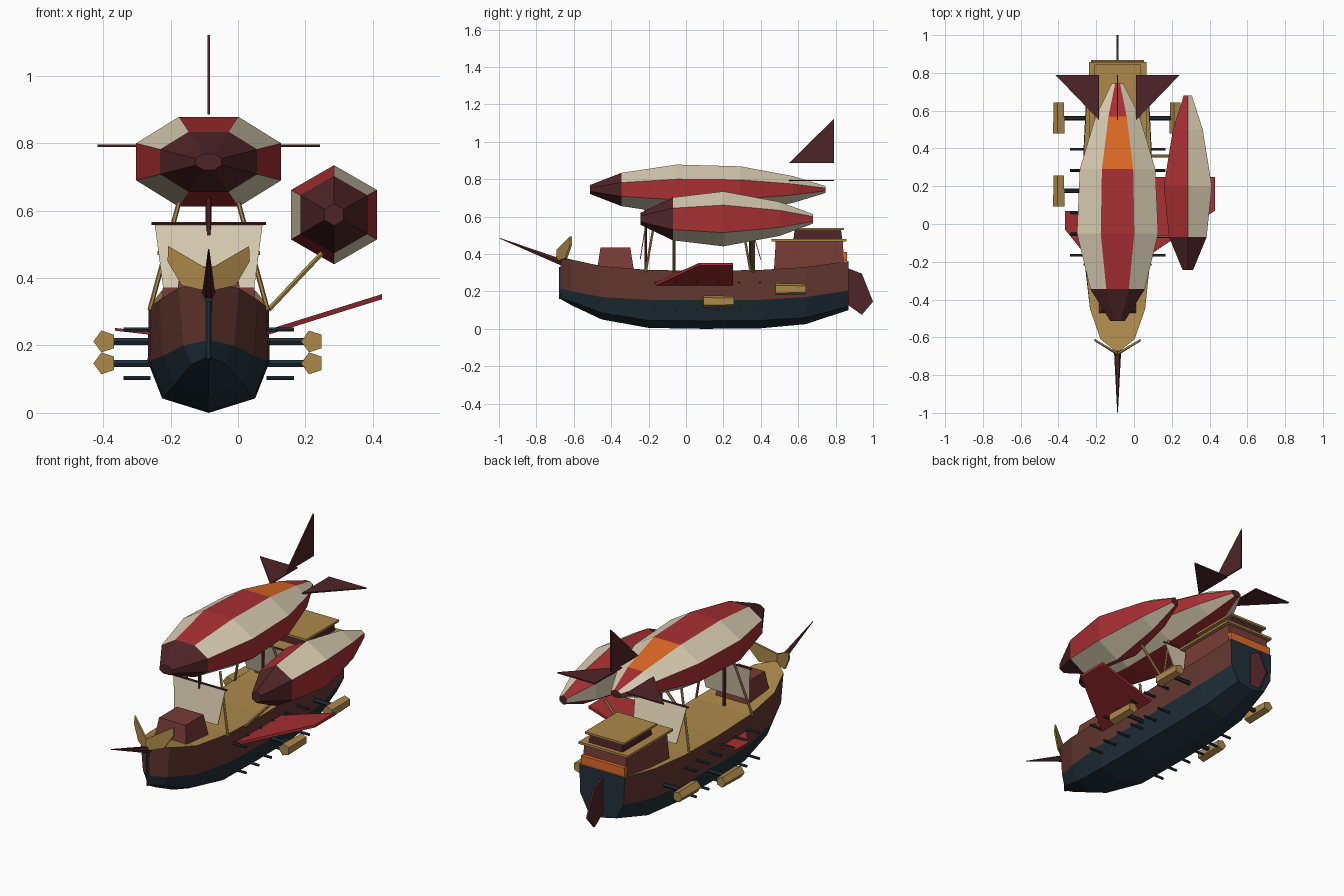
import bpy, bmesh, math
from mathutils import Vector

if "Cube" in bpy.data.objects:
    bpy.data.objects.remove(bpy.data.objects["Cube"])

CX = -0.087  # ship centreline


def material(name, hexcode):
    m = bpy.data.materials.new(name)
    srgb = [int(hexcode[i:i + 2], 16) / 255 for i in (0, 2, 4)]
    m.diffuse_color = [c / 12.92 if c < 0.04 else ((c + 0.055) / 1.055) ** 2.4 for c in srgb] + [1]
    m.use_nodes = True
    m.node_tree.nodes["Principled BSDF"].inputs["Base Color"].default_value = m.diffuse_color
    return m


RED = material("red", "a82f32")
MAROON = material("maroon", "4f2427")
CREAM = material("cream", "dccfb4")
ORANGE = material("orange", "e06a26")
GOLD = material("gold", "ad894a")
NAVY = material("navy", "20303a")
BROWN = material("hull brown", "63372f")
CABIN = material("cabin red brown", "783c36")


def make(name, verts, faces, mats, idx=None):
    me = bpy.data.meshes.new(name)
    me.from_pydata([tuple(v) for v in verts], [], faces)
    for m in mats:
        me.materials.append(m)
    for p in me.polygons:
        p.material_index = idx[p.index] if idx else 0
    bm = bmesh.new()
    bm.from_mesh(me)
    bmesh.ops.recalc_face_normals(bm, faces=bm.faces)
    bm.to_mesh(me)
    bm.free()
    ob = bpy.data.objects.new(name, me)
    bpy.context.collection.objects.link(ob)
    return ob


def loft(name, rings, mats, rule=None):
    """Skin closed rings; rule(segment, side) picks the material, segment -1 / -2 are the end caps."""
    n = len(rings[0])
    verts = [v for r in rings for v in r]
    faces, idx = [], []
    rule = rule or (lambda s, k: 0)
    for s in range(len(rings) - 1):
        for k in range(n):
            a, b = s * n + k, s * n + (k + 1) % n
            faces.append((a, b, b + n, a + n))
            idx.append(rule(s, k))
    faces += [tuple(range(n)), tuple(range(len(verts) - n, len(verts)))]
    idx += [rule(-1, 0), rule(-2, 0)]
    return make(name, verts, faces, mats, idx)


def rod(name, a, b, r1, mat, r2=None, sides=6):
    a, b = Vector(a), Vector(b)
    q = (b - a).to_track_quat('Z', 'Y')
    ring = lambda c, r: [c + q @ Vector((r * math.cos(t), r * math.sin(t), 0))
                         for t in (2 * math.pi * k / sides for k in range(sides))]
    return loft(name, [ring(a, r1), ring(b, r1 if r2 is None else r2)], [mat])


def plate(name, pts, offset, mat):
    o = Vector(offset) / 2
    return loft(name, [[Vector(p) - o for p in pts], [Vector(p) + o for p in pts]], [mat])


def block(name, y0, y1, z0, z1, w, mat, inset=0.0):
    """Box on the centreline, its top pulled in by inset."""
    ring = lambda z, i: [(CX - w + i, y0 + i, z), (CX + w - i, y0 + i, z),
                         (CX + w - i, y1 - i, z), (CX - w + i, y1 - i, z)]
    return loft(name, [ring(z0, 0), ring(z1, inset)], [mat])


# Hull: y, then z of keel, chine, stripe, deck, then half widths of chine, stripe, deck
stations = [(-.672, .16, .165, .215, .385, .004, .006, .012),
            (-.61, .125, .145, .20, .37, .05, .075, .09),
            (-.45, .05, .085, .17, .335, .10, .135, .146),
            (-.2, .005, .045, .155, .315, .135, .175, .172),
            (.1, .0, .043, .153, .31, .138, .181, .178),
            (.4, .003, .045, .155, .315, .138, .18, .178),
            (.64, .025, .06, .17, .33, .125, .168, .165),
            (.868, .10, .12, .205, .362, .09, .135, .14)]
rings = []
for y, zk, zc, zs, zd, wc, ws, wd in stations:
    half = [(wc, zc), (ws, zs), (wd, zd)]
    rings.append([(CX, y, zk)] + [(CX + w, y, z) for w, z in half]
                 + [(CX - w, y, z) for w, z in reversed(half)])
loft("hull", rings, [NAVY, BROWN, GOLD],
     lambda s, k: 0 if s < 0 else (0, 0, 1, 2, 1, 0, 0)[k])
rod("stem_post", (CX, -.672, .16), (CX, -.672, .33), .009, NAVY)


# Gas balloons: striped lofts with dark noses
def balloon(name, cx, cz, rx, rz, sides, phase, profile, rule):
    rings = [[(cx + rx * f * math.cos(t), y, cz + rz * f * math.sin(t))
              for t in (phase + 2 * math.pi * k / sides for k in range(sides))] for y, f in profile]
    return loft(name, rings, [RED, CREAM, MAROON, ORANGE], rule)


def main_rule(s, k):
    if s <= 0:
        return 2
    return 3 if (s == 3 and k == 2) else k % 2


balloon("main_balloon", CX, .745, .2327, .144, 8, -math.pi / 8,
        [(-.513, .18), (-.345, .67), (-.05, 1), (.29, .93), (.57, .54), (.745, .14)], main_rule)
balloon("side_balloon", .285, .588, .147, .147, 6, -math.pi / 6,
        [(-.243, .22), (-.07, .78), (.2, 1), (.5, .62), (.68, .17)],
        lambda s, k: 2 if s <= 0 else k % 2)

# Tail fins
plate("top_fin", [(CX, .55, .886), (CX, .79, .886), (CX, .79, 1.122)], (.007, 0, 0), MAROON)
for s, side in ((-1, "left"), (1, "right")):
    plate(side + "_tail_fin", [(CX + s * .098, .55, .793), (CX + s * .098, .79, .793),
                               (CX + s * .33, .79, .793)], (0, 0, .007), MAROON)

# Rudder, bowsprit and bow wings
plate("rudder", [(CX, .862, .325), (CX, .94, .295), (CX, 1, .145), (CX, .94, .075), (CX, .862, .13)],
      (.012, 0, 0), MAROON)
rod("bowsprit", (CX, -.65, .35), (CX, -.998, .485), .02, MAROON, .002)
for s, side in ((-1, "left"), (1, "right")):
    plate(side + "_bow_wing", [(CX, -.685, .425), (CX + s * .12, -.615, .495), (CX + s * .122, -.615, .45),
                               (CX + s * .08, -.64, .378), (CX, -.69, .36)], (0, .012, 0), GOLD)

# Deckhouse and stern cabin
block("front_deckhouse", -.475, -.28, .32, .435, .10, CABIN, .018)
block("stern_cabin", .47, .848, .31, .47, .14, CABIN, .01)
block("cabin_roof", .457, .857, .468, .481, .152, GOLD)
block("upper_cabin", .575, .835, .481, .53, .105, MAROON, .006)
block("upper_roof", .555, .845, .528, .54, .122, GOLD)
block("stern_window_band", .84, .862, .362, .41, .135, ORANGE)

# Masts, sails and balloon struts
for y, lean, label in ((-.215, -.03, "front"), (.345, .055, "rear")):
    rod(label + "_mast", (CX, y, .3), (CX, y, .66), .009, MAROON)
    rod(label + "_yard", (CX - .17, y, .562), (CX + .17, y, .562), .005, MAROON)
    plate(label + "_sail", [(CX - .16, y, .56), (CX + .16, y, .56), (CX + .135, y + lean, .37),
                            (CX - .135, y + lean, .37)], (0, .005, 0), CREAM)
    for s, side in ((-1, "left"), (1, "right")):
        shift = .055 if y < 0 else -.055
        rod(f"{label}_{side}_strut", (CX + s * .175, y, .305), (CX + s * .088, y + shift, .625), .007, GOLD)
for y in (-.065, .36):
    rod("side_balloon_strut", (.09, y, .305), (.25, y, .475), .008, GOLD)

# Side wings: full right wing, short left stub
plate("right_wing", [(.075, -.17, .235), (.075, .25, .235), (.428, .25, .345), (.428, .07, .345)],
      (0, 0, .015), RED)
plate("left_wing", [(CX - .165, -.17, .235), (CX - .165, .07, .235), (-.365, .07, .248), (-.365, -.03, .248)],
      (0, 0, .008), RED)

# Engine pods on struts, and two rows of guns on each side
for s, side in ((-1, "left"), (1, "right")):
    for y, z, label in ((.175, .147, "front"), (.56, .212, "rear")):
        cx = CX + s * .308
        rings = [[(cx + r * math.cos(t), yy, z + r * math.sin(t))
                  for t in (math.pi + 2 * math.pi * k / 5 for k in range(5))]
                 for yy, r in ((y - .082, .034), (y + .082, .03))]
        loft(f"{label}_{side}_engine_pod", rings, [GOLD])
        rod(f"{label}_{side}_pod_strut", (CX + s * .16, y, z), (cx, y, z), .012, NAVY)
    for z in (.103, .248):
        for i in range(6):
            y = -.165 + .112 * i
            rod(side + "_gun", (CX + s * .172, y, z), (CX + s * .253, y, z), .007, NAVY)
